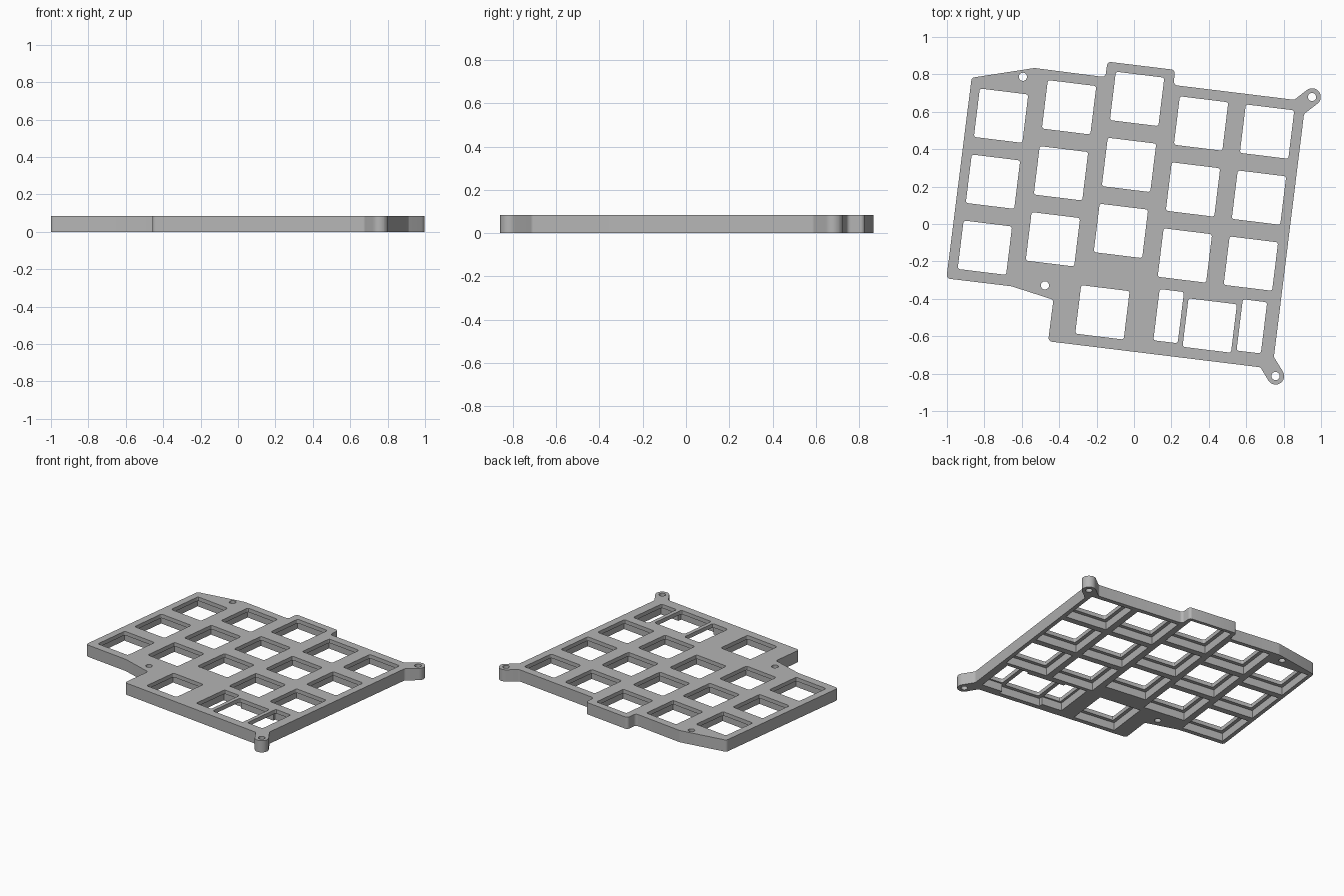
import bpy, bmesh, math
from mathutils import Vector, Matrix

cube = bpy.data.objects.get("Cube")
if cube:
    bpy.data.objects.remove(cube, do_unlink=True)

HEIGHT = 0.084          # full thickness
SHEET = 0.028           # thin top sheet that grips the switches
TILT = Matrix.Rotation(math.radians(-7), 2)
PITCH = 0.3555
HOLE, POCKET = 0.261, 0.31

grey = bpy.data.materials.new("matte grey")
grey.use_nodes = True
colour = (0.46, 0.46, 0.46, 1)
grey.diffuse_color = colour
grey.node_tree.nodes["Principled BSDF"].inputs["Base Color"].default_value = colour


def fillet(points, steps=6):
    """Round every (x, y, radius) corner of a closed outline."""
    result = []
    for i, (x, y, r) in enumerate(points):
        p = Vector((x, y))
        a = (Vector(points[i - 1][:2]) - p).normalized()
        b = (Vector(points[(i + 1) % len(points)][:2]) - p).normalized()
        half = a.angle(b) / 2
        if r == 0 or half > 1.5:
            result.append(p)
            continue
        centre = p + (a + b).normalized() * (r / math.sin(half))
        start = p + a * (r / math.tan(half)) - centre
        end = p + b * (r / math.tan(half)) - centre
        sweep = math.atan2(start.x * end.y - start.y * end.x, start.dot(end))
        for k in range(steps + 1):
            result.append(centre + Matrix.Rotation(sweep * k / steps, 2) @ start)
    return result


def prism(bm, outline, low, high):
    face = bm.faces.new([bm.verts.new((p.x, p.y, low)) for p in outline])
    extruded = bmesh.ops.extrude_face_region(bm, geom=[face])["geom"]
    verts = [v for v in extruded if isinstance(v, bmesh.types.BMVert)]
    bmesh.ops.translate(bm, verts=verts, vec=(0, 0, high - low))


def rectangle(u, v, w, h, r):
    corners = [(u + sx * w / 2, v + sy * h / 2, r)
               for sx, sy in ((-1, -1), (1, -1), (1, 1), (-1, 1))]
    return [TILT @ p for p in fillet(corners, 3)]


def circle(x, y, r, n=24):
    return [Vector((x + r * math.cos(math.tau * k / n), y + r * math.sin(math.tau * k / n)))
            for k in range(n)]


def solid(name, outlines, low, high):
    bm = bmesh.new()
    for outline in outlines:
        prism(bm, outline, low, high)
    bmesh.ops.recalc_face_normals(bm, faces=bm.faces)
    mesh = bpy.data.meshes.new(name)
    bm.to_mesh(mesh)
    bm.free()
    mesh.materials.append(grey)
    obj = bpy.data.objects.new(name, mesh)
    bpy.context.collection.objects.link(obj)
    return obj


# Outer edge with the two screw lugs on the right side
edge = [
    (-0.868, 0.782, 0.02), (-0.532, 0.834, 0.05), (-0.153, 0.785, 0.02),
    (-0.142, 0.868, 0.02), (0.219, 0.824, 0.02), (0.212, 0.743, 0.02),
    (0.857, 0.664, 0.02), (0.960, 0.744, 0.045), (1.017, 0.671, 0.045),
    (0.909, 0.588, 0.02), (0.748, -0.711, 0.02), (0.820, -0.828, 0.045),
    (0.742, -0.876, 0.045), (0.676, -0.766, 0.02), (-0.459, -0.627, 0.02),
    (-0.431, -0.405, 0.015), (-0.655, -0.333, 0.05), (-1.003, -0.291, 0.02),
]
plate = solid("switch_plate", [fillet(edge)], 0, HEIGHT)

# Switch positions: five staggered columns of three, then the thumb row
stagger = (-0.25, 0, 0.25, 0, 0)
keys = [(-0.776 + PITCH * c, 0.577 + PITCH * (stagger[c] - row))
        for c in range(5) for row in range(3)]
thumb_v = 0.577 - 3 * PITCH
wide_u = 0.468
keys += [(-0.11, thumb_v), (wide_u, thumb_v)]
stabilisers = [(wide_u + side * 0.224, thumb_v + 0.023) for side in (-1, 1)]
screws = [(-0.594, 0.787), (-0.476, -0.328), (0.952, 0.679), (0.757, -0.813)]

# Through openings, then the wider pockets on the underside
openings = [rectangle(u, v, HOLE, HOLE, 0.012) for u, v in keys]
openings += [rectangle(u, v, 0.131, 0.276, 0.012) for u, v in stabilisers]
openings += [circle(x, y, 0.022) for x, y in screws]
pocket_top = HEIGHT - SHEET
cutters = [
    solid("opening_cutter", openings, -0.1, 0.2),
    solid("pocket_cutter", [rectangle(u, v, POCKET, POCKET, 0) for u, v in keys],
          -0.1, pocket_top),
    solid("stabiliser_cutter", [rectangle(u, v, 0.165, 0.3, 0) for u, v in stabilisers],
          -0.1, pocket_top),
]
for cutter in cutters:
    cut = plate.modifiers.new(cutter.name, "BOOLEAN")
    cut.operation = "DIFFERENCE"
    cut.solver = "EXACT"
    cut.object = cutter

# Bake the cuts and drop the cutters
graph = bpy.context.evaluated_depsgraph_get()
baked = bpy.data.meshes.new_from_object(plate.evaluated_get(graph))
plate.modifiers.clear()
plate.data = baked
baked.name = "switch_plate"
for cutter in cutters:
    bpy.data.objects.remove(cutter, do_unlink=True)

bpy.ops.object.select_all(action="DESELECT")
plate.select_set(True)
bpy.context.view_layer.objects.active = plate
bpy.ops.object.shade_smooth_by_angle(angle=math.radians(30))
